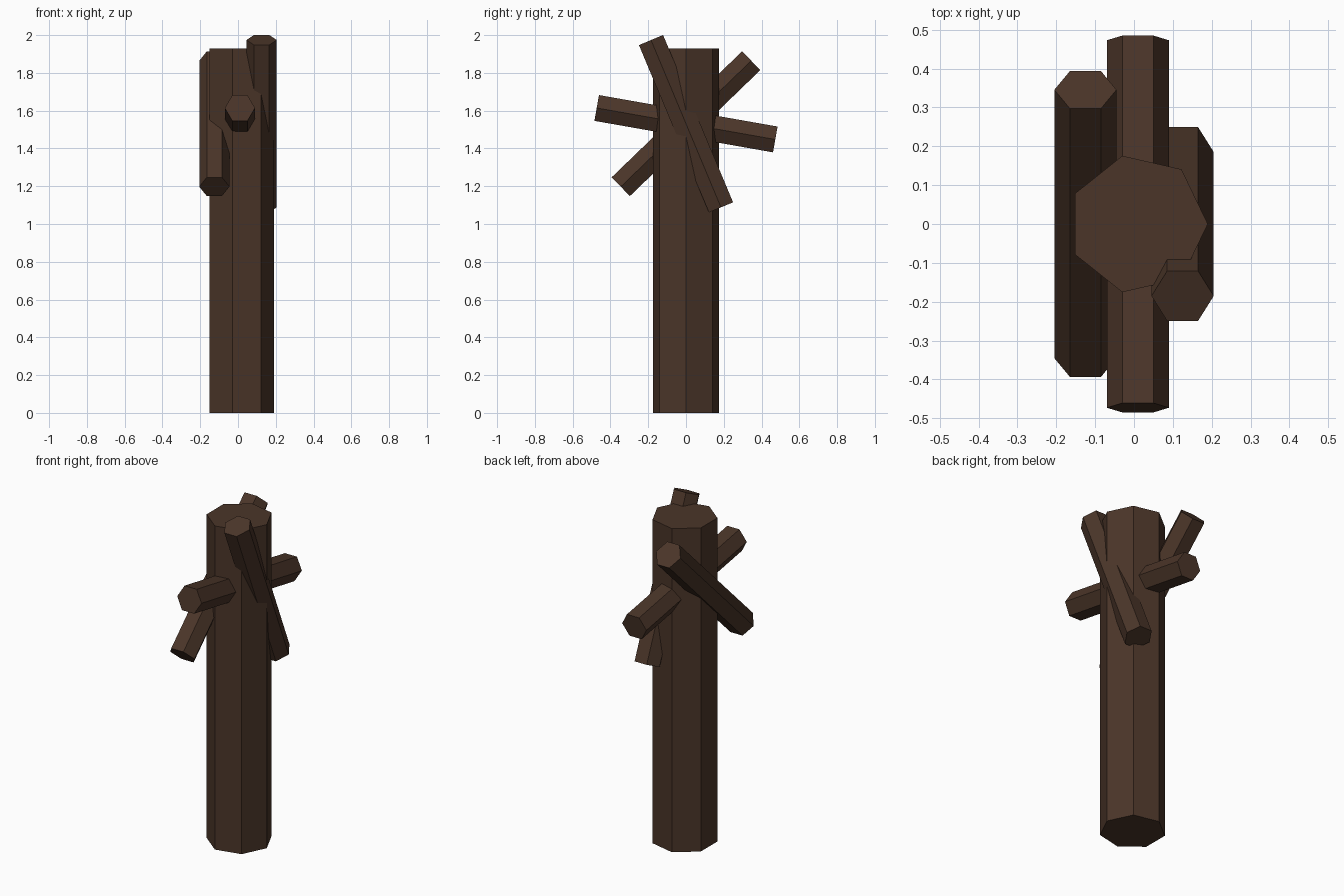
import bpy, bmesh
from math import cos, sin, pi, radians

if "Cube" in bpy.data.objects:
    bpy.data.objects.remove(bpy.data.objects["Cube"])

bark = bpy.data.materials.new("bark")
bark.diffuse_color = (0.07, 0.036, 0.022, 1)
bark.use_nodes = True
bark.node_tree.nodes["Principled BSDF"].inputs["Base Color"].default_value = bark.diffuse_color


def prism(name, sides, radius, length, location, tilt=0):
    """Flat-shaded prism centred on location, first corner on +x, tilted about x."""
    bm = bmesh.new()
    rings = [[bm.verts.new((radius * cos(2 * pi * i / sides),
                            radius * sin(2 * pi * i / sides), z))
              for i in range(sides)] for z in (-length / 2, length / 2)]
    low, high = rings
    bm.faces.new(low[::-1])
    bm.faces.new(high)
    for i in range(sides):
        j = (i + 1) % sides
        bm.faces.new((low[i], low[j], high[j], high[i]))
    mesh = bpy.data.meshes.new(name)
    bm.to_mesh(mesh)
    bm.free()
    mesh.materials.append(bark)
    obj = bpy.data.objects.new(name, mesh)
    obj.location = location
    obj.rotation_euler.x = radians(tilt)
    bpy.context.collection.objects.link(obj)
    return obj


# Seven-sided trunk
prism("trunk", 7, 0.18, 1.93, (0.01, 0, 0.965))

# Six-sided branches, all passing through the same height at different tilts
for name, x, tilt in (("left_branch", -0.125, -46),
                      ("middle_branch", 0.01, 80),
                      ("right_branch", 0.125, 22.7)):
    prism(name, 6, 0.08, 0.96, (x, 0, 1.531), tilt)
